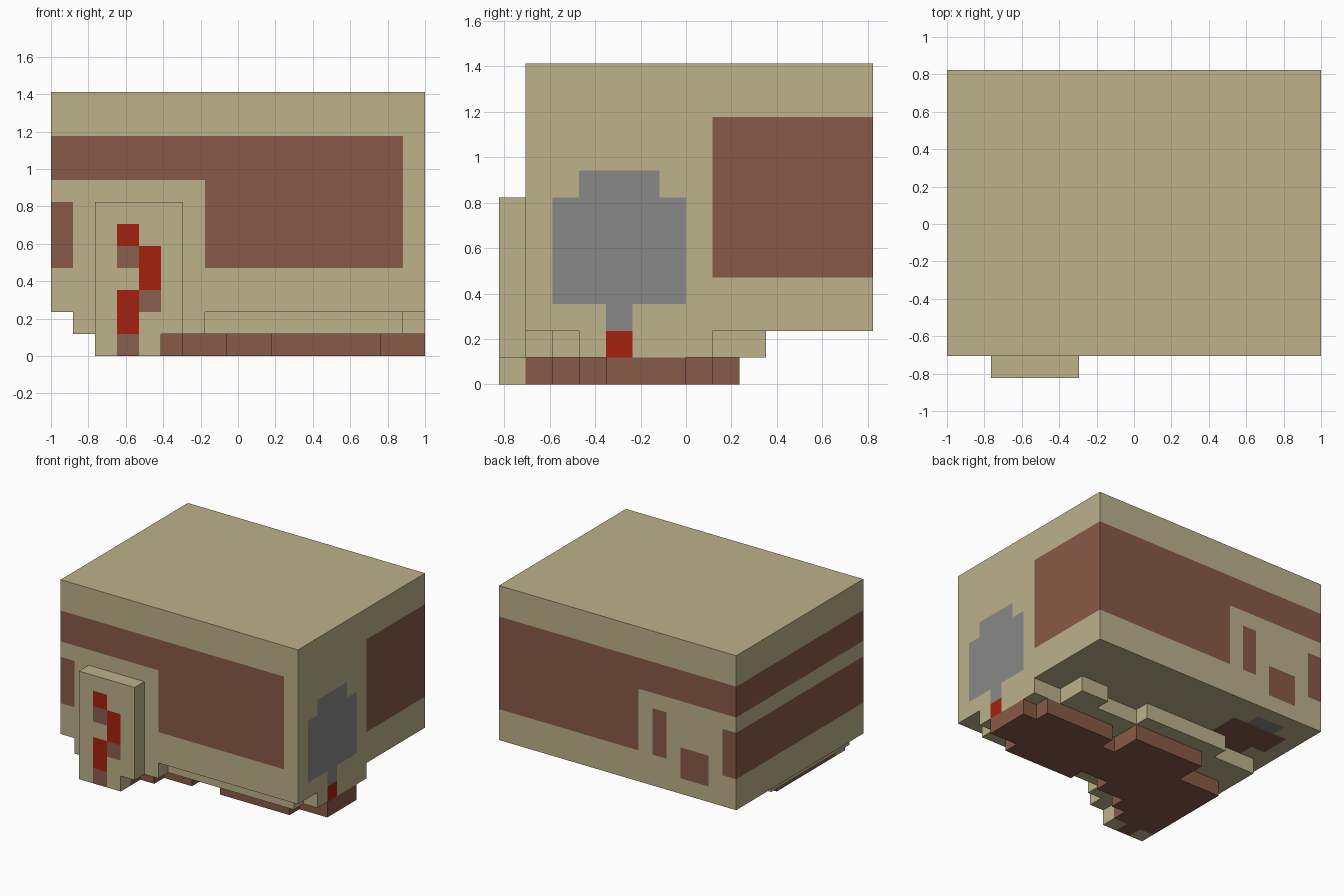
import bpy
import bmesh
from mathutils import Vector

if "Cube" in bpy.data.objects:
    bpy.data.objects.remove(bpy.data.objects["Cube"], do_unlink=True)

UNIT = 2 / 17          # the whole model sits on a 17 x 14 x 12 block grid


def make_material(name, rgb):
    mat = bpy.data.materials.new(name)
    mat.use_nodes = True
    mat.diffuse_color = (*rgb, 1)
    mat.node_tree.nodes["Principled BSDF"].inputs["Base Color"].default_value = (*rgb, 1)
    return mat


MATERIALS = [
    make_material("tan", (0.509, 0.445, 0.258)),
    make_material("brown", (0.25, 0.1, 0.063)),
    make_material("grey", (0.246, 0.246, 0.246)),
    make_material("red", (0.376, 0.0152, 0.0044)),
    make_material("dusty_brown", (0.25, 0.112, 0.074)),
]
TAN, BROWN, GREY, RED, DUSTY = range(5)

FRONT, BACK = Vector((0, -1, 0)), Vector((0, 1, 0))
LEFT, RIGHT = Vector((1, 0, 0)), Vector((-1, 0, 0))
BELOW = Vector((0, 0, -1))


def finish(name, bm):
    """Move from block units to model space and make the object."""
    for v in bm.verts:
        v.co = (v.co - Vector((8.5, 7, 0))) * UNIT
    mesh = bpy.data.meshes.new(name)
    bm.to_mesh(mesh)
    bm.free()
    for mat in MATERIALS:
        mesh.materials.append(mat)
    obj = bpy.data.objects.new(name, mesh)
    bpy.context.collection.objects.link(obj)
    return obj


def prism(outline, bottom, top):
    bm = bmesh.new()
    base = bm.faces.new([bm.verts.new((x, y, bottom)) for x, y in outline])
    extruded = bmesh.ops.extrude_face_region(bm, geom=[base], use_keep_orig=True)
    verts = [g for g in extruded["geom"] if isinstance(g, bmesh.types.BMVert)]
    bmesh.ops.translate(bm, verts=verts, vec=(0, 0, top - bottom))
    bmesh.ops.recalc_face_normals(bm, faces=bm.faces)
    return bm


def painted_box(name, low, high, paint):
    """Box cut along its patches; a patch is (side, a0, a1, b0, b1, colour)."""
    outline = [(low[0], low[1]), (high[0], low[1]), (high[0], high[1]), (low[0], high[1])]
    bm = prism(outline, low[2], high[2])
    cuts, patches = set(), []
    for side, a0, a1, b0, b1, colour in paint:
        u, v = [i for i in range(3) if side[i] == 0]
        cuts |= {(u, a0), (u, a1), (v, b0), (v, b1)}
        patches.append((side, u, v, a0, a1, b0, b1, colour))
    for axis, at in sorted(cuts):
        if low[axis] < at < high[axis]:
            point, normal = Vector(), Vector()
            point[axis], normal[axis] = at, 1
            bmesh.ops.bisect_plane(bm, geom=bm.verts[:] + bm.edges[:] + bm.faces[:],
                                   plane_co=point, plane_no=normal)
    bm.normal_update()
    for face in bm.faces:
        c = face.calc_center_median()
        for side, u, v, a0, a1, b0, b1, colour in patches:
            if face.normal.dot(side) > 0.9 and a0 < c[u] < a1 and b0 < c[v] < b1:
                face.material_index = colour
    return finish(name, bm)


# Main block with its painted bands and panels
painted_box("body", (0, 1, 2), (17, 14, 12), [
    (FRONT, 0, 16, 8, 10, BROWN),
    (FRONT, 7, 16, 4, 8, BROWN),
    (FRONT, 0, 1, 4, 7, BROWN),
    (LEFT, 8, 14, 4, 10, BROWN),
    (LEFT, 2, 7, 3, 7, GREY),
    (LEFT, 3, 6, 7, 8, GREY),
    (LEFT, 4, 5, 2, 3, GREY),
    (BACK, 0, 17, 8, 10, BROWN),
    (BACK, 7, 17, 4, 8, BROWN),
    (BACK, 5, 6, 4, 7, BROWN),
    (BACK, 2, 4, 3, 5, BROWN),
    (BACK, 0, 1, 4, 7, BROWN),
    (RIGHT, 1, 14, 8, 10, BROWN),
    (RIGHT, 1, 14, 4, 7, BROWN),
    (BELOW, 1, 5, 10, 12, BROWN),
    (BELOW, 2, 5, 9, 10, BROWN),
    (BELOW, 2, 4, 12, 13, GREY),
])

# Raised front panel with the red zigzag, and its narrower foot
painted_box("front_panel", (2, 0, 1), (6, 1, 7), [
    (FRONT, 3, 4, 5, 6, RED),
    (FRONT, 3, 4, 4, 5, DUSTY),
    (FRONT, 4, 5, 3, 5, RED),
    (FRONT, 4, 5, 2, 3, DUSTY),
    (FRONT, 3, 4, 1, 3, RED),
])
painted_box("front_panel_foot", (2, 0, 0), (5, 1, 1), [
    (FRONT, 3, 4, 0, 1, DUSTY),
    (BELOW, 3, 4, 0, 1, BROWN),
])

# Upper underside step, with one red block on its left side
upper = prism([(1, 1), (7, 1), (7, 2), (16, 2), (16, 3), (17, 3), (17, 4), (17, 5),
               (17, 8), (15, 8), (15, 10), (13, 10), (13, 9), (10, 9), (10, 10),
               (4, 10), (4, 9), (1, 9)], 1, 2)
upper.normal_update()
for f in upper.faces:
    centre = f.calc_center_median()
    if f.normal.x > 0.9 and centre.x > 16.5 and 4 < centre.y < 5:
        f.material_index = RED
finish("upper_step", upper)

# Lower underside step
lower = prism([(2, 1), (5, 1), (5, 2), (6, 2), (6, 3), (8, 3), (8, 4), (10, 4),
               (10, 3), (15, 3), (15, 4), (17, 4), (17, 7), (16, 7), (16, 8),
               (11, 8), (11, 7), (10, 7), (10, 9), (5, 9), (5, 7), (2, 7)], 0, 1)
for f in lower.faces:
    f.material_index = BROWN
finish("lower_step", lower)
